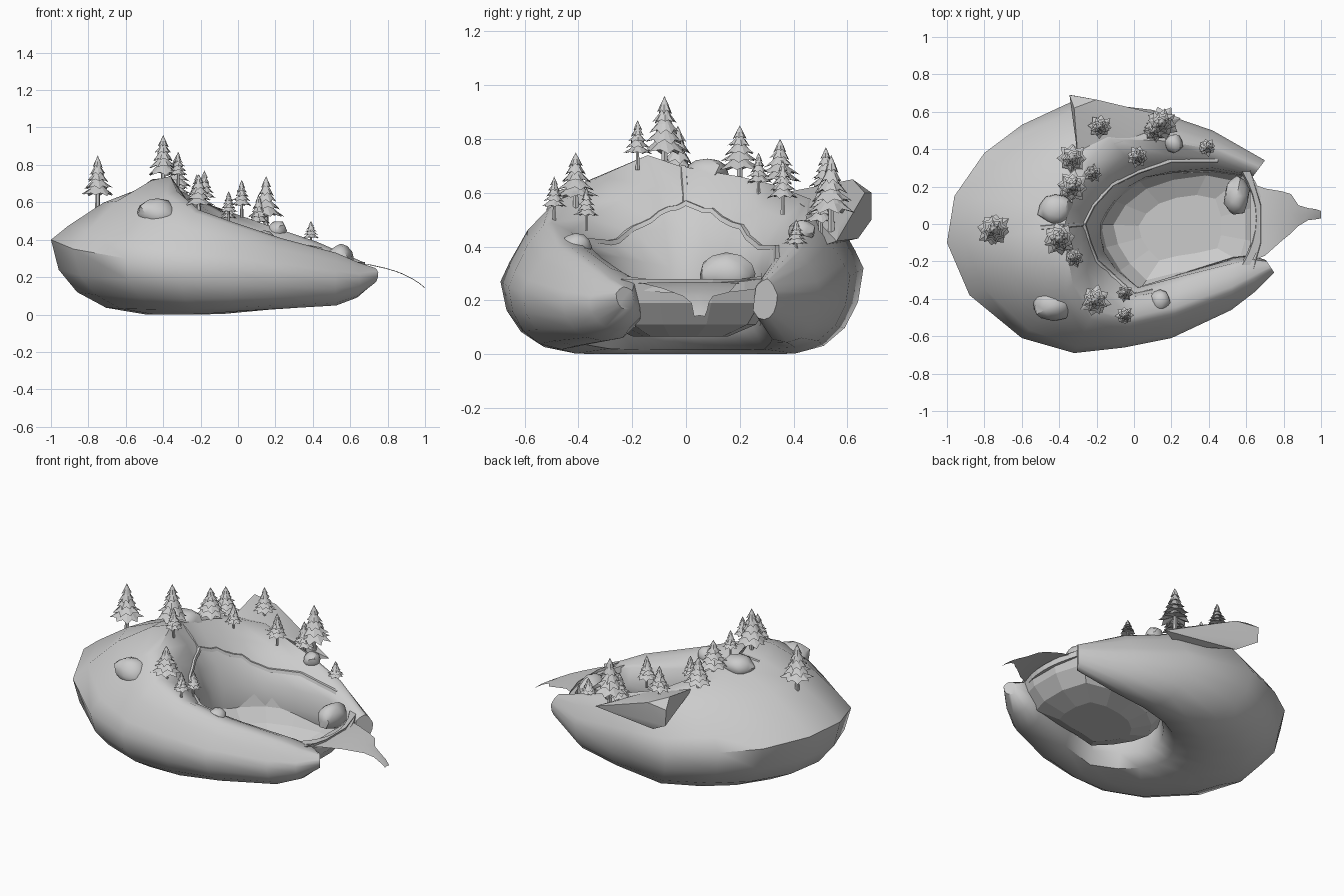
import bpy, bmesh, math, random
from mathutils import Vector, noise
from mathutils.bvhtree import BVHTree

if "Cube" in bpy.data.objects:
    bpy.data.objects.remove(bpy.data.objects["Cube"])

random.seed(4)


def finish(bm, name, smooth=None):
    bmesh.ops.recalc_face_normals(bm, faces=bm.faces)
    me = bpy.data.meshes.new(name)
    bm.to_mesh(me)
    ob = bpy.data.objects.new(name, me)
    bpy.context.collection.objects.link(ob)
    if smooth:
        bpy.ops.object.select_all(action='DESELECT')
        ob.select_set(True)
        bpy.context.view_layer.objects.active = ob
        bpy.ops.object.shade_smooth_by_angle(angle=math.radians(smooth))
    return ob


def loft(bm, rings, closed=True):
    vs = [[bm.verts.new(p) for p in r] for r in rings]
    n = len(vs[0])
    for a, b in zip(vs, vs[1:]):
        for i in range(n if closed else n - 1):
            j = (i + 1) % n
            bm.faces.new((a[i], a[j], b[j], b[i]))
    return vs


# Horseshoe island: outer xyz, inner lip xyz, ridge z
stations = [
    (.75, -.26, .225, .71, -.20, .235, .25),
    (.65, -.36, .20, .63, -.19, .27, .28),
    (.52, -.46, .20, .53, -.21, .29, .33),
    (.20, -.61, .23, .25, -.28, .33, .41),
    (-.05, -.66, .25, .02, -.34, .37, .49),
    (-.32, -.69, .27, -.10, -.24, .36, .56),
    (-.60, -.61, .30, -.16, -.15, .34, .66),
    (-.88, -.38, .35, -.18, -.06, .32, .74),
    (-1.0, -.10, .40, -.18, 0, .32, .70),
    (-.96, .15, .39, -.15, .06, .32, .68),
    (-.80, .38, .36, -.10, .13, .32, .66),
    (-.60, .53, .34, -.03, .20, .32, .63),
    (-.32, .66, .32, .06, .25, .32, .58),
    (.10, .61, .29, .20, .28, .32, .48),
    (.42, .50, .23, .42, .30, .31, .39),
    (.70, .34, .22, .64, .26, .25, .28),
]
rings = []
for ox, oy, oz, ix, iy, iz, zt in stations:
    o, i = Vector((ox, oy)), Vector((ix, iy))
    arm = max(0, min(1, ox / .5))
    t = .5 + .26 * max(0, min(1, (-.32 - ox) / .6))         # ridge position across the section
    zb = max(0, .02 + .055 * ox) + max(0, ox - .6) * .7     # underside height
    low = [(.62, 0), (.36, .09), (.17, .3), (.05, .6)]
    prof = [(f, zb + k * (oz - zb)) for f, k in low]
    prof += [(0, oz), (.15 * t, oz + .25 * (zt - oz)), (.45 * t, oz + .66 * (zt - oz)),
             (.8 * t, oz + .94 * (zt - oz)), (t, zt),
             (t + .45 * (1 - t), iz + .72 * (zt - iz)), (t + .8 * (1 - t), iz + .35 * (zt - iz)),
             (1, iz), (1.01 + .08 * arm, zb + .6 * (iz - zb)),
             (.99 + .14 * arm, zb + .27 * (iz - zb)), (.9, zb + .05 * (iz - zb))]
    rings.append([(*(o.lerp(i, f)), z) for f, z in prof])
bm = bmesh.new()
vs = loft(bm, rings)
bm.faces.new(vs[0])
bm.faces.new(vs[-1])
bmesh.ops.recalc_face_normals(bm, faces=bm.faces)
bvh = BVHTree.FromBMesh(bm)
finish(bm, "island_body", 50)


def ground(x, y):
    hit = bvh.ray_cast(Vector((x, y, 3)), Vector((0, 0, -1)))[0]
    return hit.z if hit else .27


# Faceted deep lake bowl
edge = [(.68, -.1), (.64, -.24), (.42, -.29), (.22, -.32), (.02, -.37), (-.09, -.26), (-.17, -.13),
        (-.2, 0), (-.12, .13), (.02, .24), (.2, .3), (.42, .33), (.62, .29), (.68, .1)]
c = Vector((.25, -.02))
bm = bmesh.new()
rings = [[(*(c.lerp(Vector(p), s)), z) for p in edge]
         for s, z in ((1, .28), (.95, .19), (.8, .11), (.5, .065))]
vs = loft(bm, rings)
bm.faces.new(vs[-1])
finish(bm, "lake_bowl")

# Dam lip at the outlet
bm = bmesh.new()
rings = []
for k in range(9):
    a = -1 + k / 4
    x, y, z = .695 - .075 * a * a, .03 + .25 * a, .255 + .02 * a * a
    rings.append([(x - .05, y, z - .02), (x, y, z - .03), (x, y, z + .005), (x - .04, y, z + .015)])
vs = loft(bm, rings)
bm.faces.new(vs[0])
bm.faces.new(vs[-1])
finish(bm, "lake_dam")

# Waterfall tongue: x, low y, high y, z
bm = bmesh.new()
fall = [(.62, -.2, .22, .26), (.70, -.17, .19, .265), (.79, -.09, .175, .245), (.84, -.05, .16, .23),
        (.88, -.01, .10, .215), (.93, .02, .085, .19), (.97, .025, .08, .165), (1.0, .03, .07, .14)]
loft(bm, [[(x, a, z), (x, (a + b) / 2, z + .004), (x, b, z)] for x, a, b, z in fall], False)
finish(bm, "waterfall", 40)

# Overhanging cliff wedge on the back
bm = bmesh.new()
for p in [(-.345, .69, .6), (-.34, .69, .5), (-.3, .36, .6), (-.32, .62, .65), (-.06, .44, .55),
          (.12, .57, .48), (.24, .56, .42), (-.2, .665, .6), (-.22, .64, .43), (.1, .5, .4)]:
    bm.verts.new(p)
bmesh.ops.convex_hull(bm, input=bm.verts)
finish(bm, "cliff_wedge", 25)

# Rocks: centre and radii, resting on the ground
for n, (x, y, z, rx, ry, rz) in enumerate([
        (-.43, -.43, .54, .11, .09, .08), (-.42, .08, .67, .09, .085, .06),
        (.55, .15, .30, .065, .11, .08), (.14, -.41, .40, .055, .06, .05), (.21, .43, .45, .05, .05, .05)]):
    bm = bmesh.new()
    bmesh.ops.create_icosphere(bm, subdivisions=2, radius=1)
    for v in bm.verts:
        k = 1 + .22 * noise.noise(v.co * 1.3 + Vector((n * 5, 0, 0)))
        v.co = Vector((x + v.co.x * rx * k, y + v.co.y * ry * k, z + v.co.z * rz * k))
    finish(bm, f"rock_{n}", 40)


# Conifers with jagged drooping tiers
def tree(n, x, y, top, r):
    h = min(top - ground(x, y) + .01, 3.1 * r)
    z0 = top - h
    bm = bmesh.new()
    loft(bm, [[(x + s * math.cos(a), y + s * math.sin(a), z0 + zz)
               for a in [k * math.tau / 6 for k in range(6)]]
              for s, zz in ((r * .17, -.03), (r * .1, h * .6))])
    for m in range(5):
        s, lo, hi = 1.1 - .19 * m, .2 + .14 * m, .48 + .13 * m
        ph = random.random() * 6
        tip = bm.verts.new((x, y, z0 + h * hi))
        mid = bm.verts.new((x, y, z0 + h * (lo + .09)))
        rim, neck = [], []
        for k in range(16):
            a = ph + k * math.tau / 16
            out = k % 2 == 0
            q = r * s * (random.uniform(.85, 1.1) if out else .72)
            zz = z0 + h * (lo + (random.uniform(-.03, .02) if out else .04))
            rim.append(bm.verts.new((x + q * math.cos(a), y + q * math.sin(a), zz)))
            q = r * s * .5
            neck.append(bm.verts.new((x + q * math.cos(a), y + q * math.sin(a), z0 + h * (lo + .12))))
        for k in range(16):
            j = (k + 1) % 16
            bm.faces.new((tip, neck[k], neck[j]))
            bm.faces.new((neck[k], rim[k], rim[j], neck[j]))
            bm.faces.new((mid, rim[j], rim[k]))
    finish(bm, f"conifer_{n}")


for n, t in enumerate([
        (-.75, -.03, .85, .085), (-.40, -.08, .96, .085), (-.32, -.18, .87, .05), (-.33, .35, .80, .075),
        (-.33, .20, .85, .08), (-.22, .27, .75, .045), (-.18, .52, .77, .058), (.02, .36, .72, .055),
        (.15, .54, .74, .085), (.11, .50, .64, .06), (.39, .41, .50, .045), (-.21, -.41, .75, .078),
        (-.05, -.37, .62, .042), (-.05, -.49, .66, .045)]):
    tree(n, *t)

# Thin stream ridges draped over the inner slope
for n, path in enumerate([
        [(-.5, -.02), (-.38, -.01), (-.27, 0)],
        [(-.27, 0), (-.24, -.1), (-.2, -.2), (-.1, -.29), (.0, -.38), (.1, -.36)],
        [(-.27, 0), (-.22, .1), (-.12, .21), (.02, .28), (.2, .34), (.45, .34)]]):
    pts = []
    for a, b in zip(path, path[1:]):
        pts += [Vector(a).lerp(Vector(b), k / 3) for k in range(3)]
    pts.append(Vector(path[-1]))
    bm = bmesh.new()
    rings = []
    for k, p in enumerate(pts):
        d = (pts[min(k + 1, len(pts) - 1)] - pts[max(k - 1, 0)]).normalized()
        s = Vector((-d.y, d.x)) * .014
        z = ground(*p)
        rings.append([(*(p + s), z - .012), (*(p + s * .6), z + .006),
                      (*(p - s * .6), z + .006), (*(p - s), z - .012)])
    loft(bm, rings, False)
    finish(bm, f"stream_{n}", 40)
